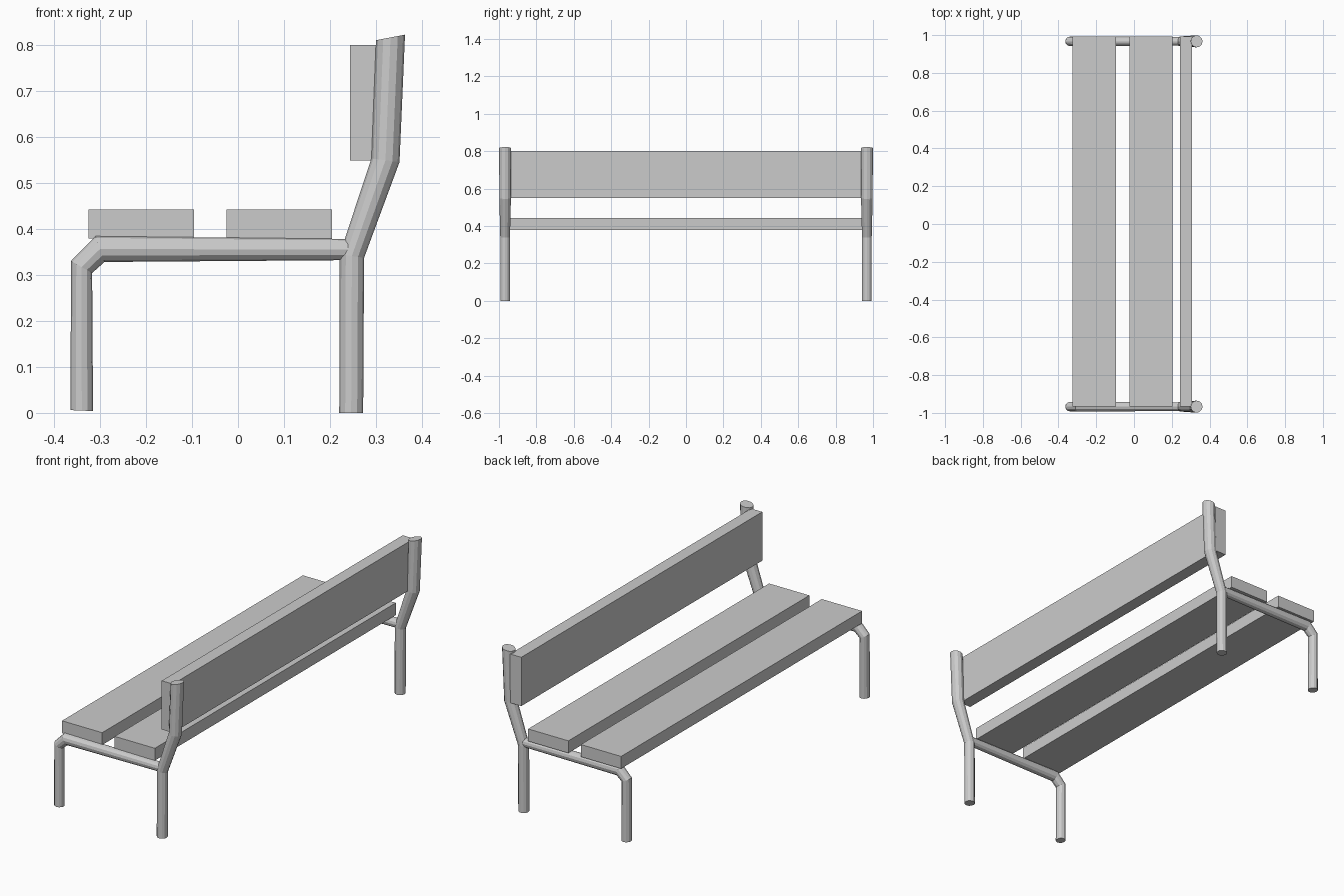
import bpy, bmesh, math

if "Cube" in bpy.data.objects:
    bpy.data.objects.remove(bpy.data.objects["Cube"])

SIDES = 12
TUBE_Y = 0.967


def make_object(name, bm):
    bmesh.ops.recalc_face_normals(bm, faces=bm.faces)
    mesh = bpy.data.meshes.new(name)
    bm.to_mesh(mesh)
    bm.free()
    obj = bpy.data.objects.new(name, mesh)
    bpy.context.collection.objects.link(obj)
    return obj


def tube(name, y, rings):
    """Each ring is a mitred section: (x1, z1, x2, z2, radius in y)."""
    bm = bmesh.new()
    loops = []
    for x1, z1, x2, z2, r in rings:
        loop = []
        for i in range(SIDES):
            a = 2 * math.pi * i / SIDES
            t = (1 + math.cos(a)) / 2
            loop.append(bm.verts.new((x1 + (x2 - x1) * t,
                                      y + r * math.sin(a),
                                      z1 + (z2 - z1) * t)))
        loops.append(loop)
    for lo, hi in zip(loops, loops[1:]):
        for i in range(SIDES):
            j = (i + 1) % SIDES
            bm.faces.new((lo[i], lo[j], hi[j], hi[i]))
    bm.faces.new(loops[0])
    bm.faces.new(loops[-1])
    return make_object(name, bm)


def plank(name, x0, x1, z0, z1, y0=-0.967, y1=0.992):
    bm = bmesh.new()
    bmesh.ops.create_cube(bm, size=1)
    for v in bm.verts:
        v.co = (x1 if v.co.x > 0 else x0,
                y1 if v.co.y > 0 else y0,
                z1 if v.co.z > 0 else z0)
    return make_object(name, bm)


# Bent tube frames at both ends
rear_rings = [(0.220, 0.000, 0.272, 0.000, 0.026),
              (0.221, 0.345, 0.274, 0.337, 0.026),
              (0.290, 0.553, 0.351, 0.545, 0.031),
              (0.300, 0.810, 0.363, 0.822, 0.032)]
front_rings = [(-0.364, 0.006, -0.315, 0.004, 0.025),
               (-0.363, 0.330, -0.317, 0.304, 0.025),
               (-0.310, 0.384, -0.290, 0.328, 0.026),
               (0.245, 0.378, 0.245, 0.332, 0.023)]
for side, y in (("left", -TUBE_Y), ("right", TUBE_Y)):
    tube("rear_post_" + side, y, rear_rings)
    tube("front_leg_" + side, y, front_rings)

# Seat and back planks
plank("seat_plank_front", -0.325, -0.096, 0.379, 0.442)
plank("seat_plank_rear", -0.025, 0.204, 0.379, 0.442)
plank("back_plank", 0.243, 0.307, 0.549, 0.800)
